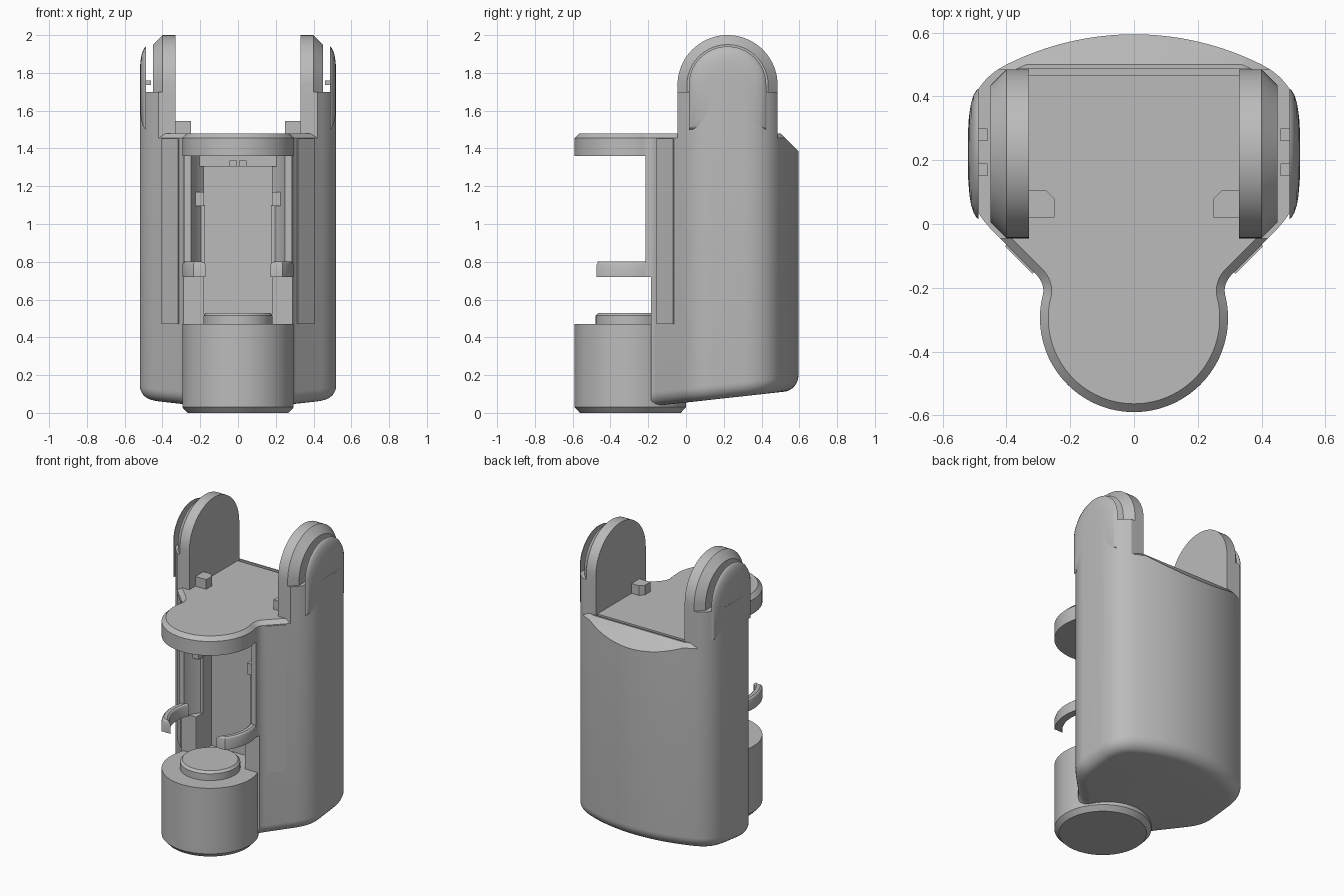
import bpy, bmesh, math
from mathutils import Vector

cube = bpy.data.objects.get("Cube")
if cube:
    bpy.data.objects.remove(cube, do_unlink=True)

grey = bpy.data.materials.new("plain_grey")
grey.use_nodes = True
grey.diffuse_color = (0.5, 0.5, 0.5, 1)
grey.node_tree.nodes["Principled BSDF"].inputs["Base Color"].default_value = (0.5, 0.5, 0.5, 1)

LOBE_Y, LOBE_R = -0.295, 0.295


def inset(points, d):
    """Move a closed outline inwards by d."""
    area = sum(a.cross(b) for a, b in zip(points, points[1:] + points[:1]))
    sign = 1 if area > 0 else -1
    out = []
    for i, p in enumerate(points):
        a = (p - points[i - 1]).normalized()
        b = (points[(i + 1) % len(points)] - p).normalized()
        na, nb = Vector((-a.y, a.x)), Vector((-b.y, b.x))
        out.append(p + (na + nb) * (sign * d / (1 + na.dot(nb))))
    return out


def upright(u, v, h):
    return (u, v, h)


def sideways(u, v, h):
    return (h, u, v)


def loft(name, outline, rings, place=upright):
    """Stack inset copies of an outline; rings are (inset, height, slope)."""
    outline = [Vector(p) for p in outline]
    bm = bmesh.new()
    loops = []
    for d, h, slope in rings:
        loops.append([bm.verts.new(place(p.x, p.y, h + slope * p.y)) for p in inset(outline, d)])
    for low, high in zip(loops, loops[1:]):
        for i in range(len(low)):
            bm.faces.new((low[i - 1], low[i], high[i], high[i - 1]))
    bm.faces.new(loops[0])
    bm.faces.new(loops[-1])
    bmesh.ops.recalc_face_normals(bm, faces=bm.faces)
    mesh = bpy.data.meshes.new(name)
    bm.to_mesh(mesh)
    bm.free()
    mesh.materials.append(grey)
    obj = bpy.data.objects.new(name, mesh)
    bpy.context.collection.objects.link(obj)
    return obj


def prism(name, outline, low, high, place=upright):
    return loft(name, outline, [(0, low, 0), (0, high, 0)], place)


def box(name, x, y, z):
    return prism(name, [(x[0], y[0]), (x[1], y[0]), (x[1], y[1]), (x[0], y[1])], *z)


def arc(cx, cy, r, start, end, steps):
    angles = [math.radians(start + (end - start) * i / steps) for i in range(steps + 1)]
    return [(cx + r * math.cos(a), cy + r * math.sin(a)) for a in angles]


def circle(r, steps=72):
    return arc(0, LOBE_Y, r, 0, 360, steps)[:-1]


def bend(a, c, b, steps=8):
    """Quadratic curve from a to b pulled towards c."""
    a, b, c = Vector(a), Vector(b), Vector(c)
    ts = [i / steps for i in range(steps + 1)]
    return [tuple(a * (1 - t) ** 2 + c * 2 * t * (1 - t) + b * t * t) for t in ts]


def boolean(target, other, operation="DIFFERENCE"):
    mod = target.modifiers.new("cut", "BOOLEAN")
    mod.operation, mod.solver, mod.object = operation, "EXACT", other
    bpy.context.view_layer.objects.active = target
    bpy.ops.object.modifier_apply(modifier=mod.name)
    bpy.data.objects.remove(other, do_unlink=True)


def mirrored(points):
    return [(-x, y) for x, y in points]


# Plan outline: bowed back, rounded sides, tapering neck and round front lobe
half = arc(0, -0.295, 0.89, 90, 63.3, 16)
half += bend((0.4, 0.5), (0.52, 0.44), (0.52, 0.3), 12)[1:]
half += bend((0.52, 0.14), (0.52, 0.055), (0.44, -0.025), 10)
half += bend((0.31, -0.155), (0.276, -0.189), (0.287, -0.228))
half += arc(0, LOBE_Y, LOBE_R, 11, -90, 30)
plan = half + mirrored(half[1:-1])[::-1]

# Body with filleted sloping underside and chamfered top
fillet = 0.075
rings = []
for i in range(9):
    t = math.radians(90 * i / 8)
    rings.append((fillet * (1 - math.sin(t)), 0.055 + fillet * (1 - math.cos(t)), 0.11))
rings += [(0, 1.455, 0), (0.026, 1.48, 0)]
body = loft("body", plan, rings)

# Open bay, sloped back edge and rear groove
boolean(body, box("bay_front", (-1, 1), (-1, -0.215), (-0.5, 1.36)))
boolean(body, box("bay_low_front", (-1, 1), (-1, -0.185), (-0.5, 0.72)))
boolean(body, prism("bay_round", circle(0.262), 0.72, 1.36))
boolean(body, prism("bay_low_round", circle(0.212), 0.47, 0.72))
boolean(body, box("bay_back", (-0.18, 0.18), (-0.4, -0.025), (0.47, 1.36)))
boolean(body, prism("back_slope", [(0.5, 1.48), (0.7, 1.28), (0.7, 1.6), (0.5, 1.6)], -1, 1, sideways))
boolean(body, box("rear_groove", (-0.36, 0.36), (0.468, 0.488), (1.465, 1.6)))

# Round base and its raised button
base = loft("base", circle(LOBE_R), [(0.028, 0, 0), (0, 0.03, 0), (0, 0.47, 0)])
button = loft("button", circle(0.183), [(0, 0.46, 0), (0, 0.515, 0), (0.014, 0.53, 0)])

# Ledge at the top of the bay
ledge = box("bay_ledge", (-0.235, 0.235), (-0.13, -0.02), (1.305, 1.38))
for x in (-0.025, 0.025):
    boolean(ledge, box("ledge_notch", (x - 0.018, x + 0.018), (-0.2, -0.09), (1.2, 1.335)))

inner_arch = [(-0.045, 1.4)] + arc(0.22, 1.735, 0.265, 180, 0, 40) + [(0.485, 1.4)]
outer_arch = [(0.015, 1.5)] + arc(0.22, 1.735, 0.205, 180, 0, 40) + [(0.425, 1.5)]

for side, s in (("left", 1), ("right", -1)):
    # Ear: shared root, chamfered inner plate, rounded outer plate
    root = prism(side + "_ear_root", plan, 1.4, 1.7)
    xs = sorted((s * 0.33, s * 0.7))
    boolean(root, box("ear_limit", xs, (-0.045, 0.485), (1.3, 1.8)), "INTERSECT")
    loft(side + "_ear_inner_plate", inner_arch,
         [(0, s * 0.33, 0), (0, s * 0.4, 0), (0.05, s * 0.45, 0)], sideways)
    loft(side + "_ear_outer_plate", outer_arch,
         [(0, s * 0.487, 0), (0.005, s * 0.494, 0), (0.02, s * 0.503, 0),
          (0.045, s * 0.511, 0), (0.075, s * 0.516, 0), (0.11, s * 0.519, 0)], sideways)
    # Small pegs in the ear slot
    for y in (0.17, 0.28):
        box(side + "_slot_peg", sorted((s * 0.46, s * 0.49)), (y - 0.02, y + 0.02), (1.735, 1.76))
    # Stop block on the deck
    x0, x1 = s * 0.25, s * 0.34
    prism(side + "_stop_block", [(x0, 0.02), (x1, 0.02), (x1, 0.105), (x0 + s * 0.025, 0.105), (x0, 0.08)],
          1.47, 1.545)
    # Curved clip arm
    arm = arc(0, LOBE_Y, 0.295, 24, -37, 20) + arc(0, LOBE_Y, 0.247, -46, 24, 20)
    arm = arm if s > 0 else mirrored(arm)
    loft(side + "_clip_arm", arm,
         [(0, 0.72, 0), (0, 0.785, 0), (0.004, 0.795, 0), (0.013, 0.802, 0)])
    # Raised neck panel
    panel = [(0.4, -0.064), (0.405, -0.07), (0.318, -0.156), (0.313, -0.151)]
    prism(side + "_neck_panel", panel if s > 0 else mirrored(panel), 0.47, 1.452)
    # Contact tab in the bay
    box(side + "_contact", sorted((s * 0.18, s * 0.228)), (-0.16, -0.08), (1.095, 1.17))
    box(side + "_contact_rail", sorted((s * 0.176, s * 0.195)), (-0.12, -0.07), (0.72, 1.1))

# Smooth curved faces, keep hard edges
bpy.ops.object.select_all(action="DESELECT")
for obj in bpy.context.collection.objects:
    if obj.type == "MESH" and grey.name in obj.data.materials:
        obj.select_set(True)
        bpy.context.view_layer.objects.active = obj
bpy.ops.object.shade_smooth_by_angle(angle=math.radians(30))
